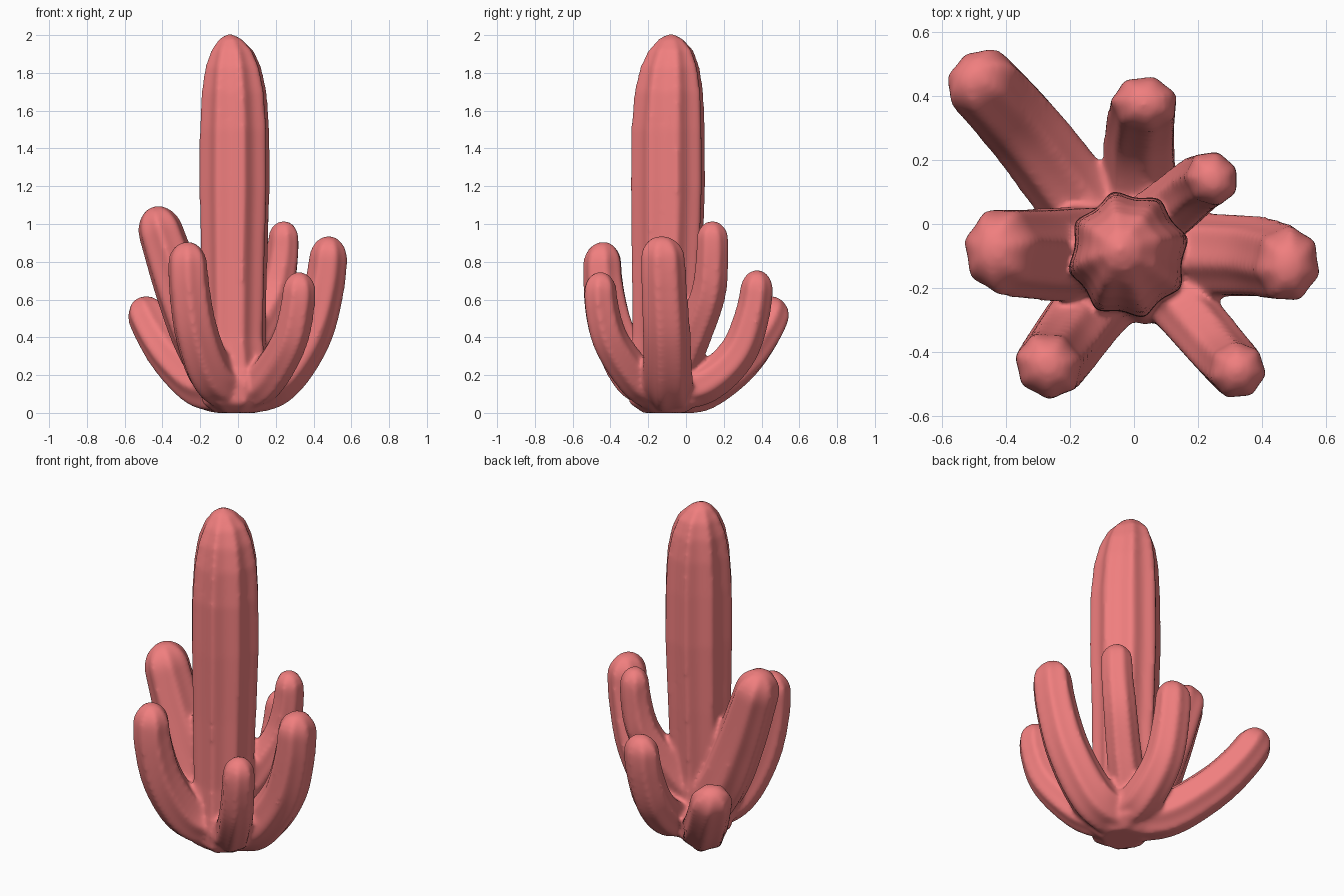
import bpy, bmesh, math
from mathutils import Vector

if "Cube" in bpy.data.objects:
    bpy.data.objects.remove(bpy.data.objects["Cube"])

SIDES = 48
bm = bmesh.new()


def catmull(points, steps=10):
    """Smooth curve through the given points."""
    p = [2 * points[0] - points[1]] + points + [2 * points[-1] - points[-2]]
    out = []
    for i in range(1, len(p) - 2):
        a, b, c, d = p[i - 1:i + 3]
        for s in range(steps):
            t = s / steps
            out.append(0.5 * (2 * b + (c - a) * t + (2 * a - 5 * b + 4 * c - d) * t * t
                              + (3 * b - a - 3 * c + d) * t ** 3))
    return out + [points[-1]]


def skin(rings):
    """Join rings of vertices into a closed tube."""
    vs = [[bm.verts.new(co) for co in ring] for ring in rings]
    for a, b in zip(vs, vs[1:]):
        for j in range(SIDES):
            k = (j + 1) % SIDES
            bm.faces.new((a[j], a[k], b[k], b[j]))
    bm.faces.new(vs[0][::-1])
    bm.faces.new(vs[-1])


def rib(angle, count, depth, phase=0.0):
    """Ribbed cross-section: rounded valleys between raised ridges."""
    return 1 - depth + 2 * depth * (1 - abs(math.sin(count * (angle - phase) / 2))) ** 0.9


def arm(points, width, thick, ribs=7, swell=.42):
    pts = catmull([Vector(p) for p in points])
    flat = Vector((pts[-1].x - pts[0].x, pts[-1].y - pts[0].y, 0)).normalized()
    side = Vector((0, 0, 1)).cross(flat)
    # extra samples close to the tip give a round dome
    last, prev = pts[-1], pts[-2]
    pts = pts[:-1] + [prev.lerp(last, f) for f in (0.4, 0.7, 0.9, 0.985)]
    dist = [0.0]
    for a, b in zip(pts[::-1], pts[-2::-1]):
        dist.append(dist[-1] + (a - b).length)
    dist = [d + 0.002 for d in dist[::-1]]
    rings = []
    for i, c in enumerate(pts):
        t = (pts[min(i + 1, len(pts) - 1)] - pts[max(i - 1, 0)]).normalized()
        up = t.cross(side)
        u = max(0, 1 - dist[i] / (1.25 * thick))
        dome = math.sqrt(max(0, 1 - u ** 2.2))
        s = dist[i] / dist[0]
        w, h = width * (.95 + .17 * s), thick * (.95 + swell * s)
        rings.append([c + dome * rib(a, ribs, 0.07) *
                      (side * w * math.cos(a) + up * h * math.sin(a))
                      for a in (2 * math.pi * j / SIDES for j in range(SIDES))])
    skin(rings)


# Trunk: height, radius, centre x, centre y
trunk = [(0, .11, -.01, -.11), (.05, .175, -.01, -.11), (.15, .188, -.01, -.11),
         (.25, .172, -.015, -.11), (.4, .162, -.02, -.11),
         (.8, .172, -.02, -.1), (1.2, .182, -.018, -.095), (1.5, .18, -.018, -.095),
         (1.7, .168, -.02, -.09), (1.83, .145, -.025, -.085), (1.92, .11, -.03, -.08),
         (1.98, .06, -.04, -.08), (2.005, .015, -.045, -.08)]
skin([[Vector((x + r * rib(a, 8, .08, .25) * math.cos(a),
               y + 1.06 * r * rib(a, 8, .08, .25) * math.sin(a), z))
       for a in (2 * math.pi * j / SIDES for j in range(SIDES))] for z, r, x, y in trunk])

# Arms: path from the base to the tip, half width, half thickness
arm([(0, -.1, .13), (.2, -.1, .17), (.375, -.105, .4), (.46, -.12, .68), (.488, -.13, .935)], .12, .1)
arm([(0, -.04, .25), (.11, .045, .44), (.2, .12, .64), (.238, .14, .84), (.243, .14, 1.015)], .088, .078, swell=.55)
arm([(0, -.1, .13), (.02, .1, .16), (.02, .27, .31), (.03, .355, .53), (.035, .385, .755)], .105, .086)
arm([(0, -.1, .13), (-.17, .08, .14), (-.32, .27, .265), (-.435, .4, .43), (-.515, .48, .605)], .118, .1)
arm([(-.02, -.09, .14), (-.18, -.09, .36), (-.3, -.09, .64), (-.39, -.085, .9), (-.45, -.08, 1.09)], .137, .117)
arm([(0, -.12, .13), (-.135, -.265, .2), (-.22, -.38, .42), (-.26, -.435, .68), (-.27, -.44, .905)], .109, .098)
arm([(.02, -.12, .12), (.14, -.25, .175), (.265, -.395, .37), (.315, -.45, .57), (.325, -.455, .745)], .09, .087)

bmesh.ops.recalc_face_normals(bm, faces=bm.faces)
# Nothing may dip below the ground
for v in bm.verts:
    v.co.z = max(v.co.z, 0.0)
mesh = bpy.data.meshes.new("cactus")
bm.to_mesh(mesh)
bm.free()
cactus = bpy.data.objects.new("cactus", mesh)
bpy.context.collection.objects.link(cactus)

# Fuse trunk and arms into one skin with soft joints
remesh = cactus.modifiers.new("fuse", 'REMESH')
remesh.mode = 'VOXEL'
remesh.voxel_size = 0.012
remesh.use_smooth_shade = True
soften = cactus.modifiers.new("soften", 'SMOOTH')
soften.factor = 0.5
soften.iterations = 12

skin_colour = bpy.data.materials.new("cactus_skin")
skin_colour.diffuse_color = (0.87, 0.21, 0.21, 1)
skin_colour.use_nodes = True
skin_colour.node_tree.nodes["Principled BSDF"].inputs["Base Color"].default_value = skin_colour.diffuse_color
mesh.materials.append(skin_colour)
